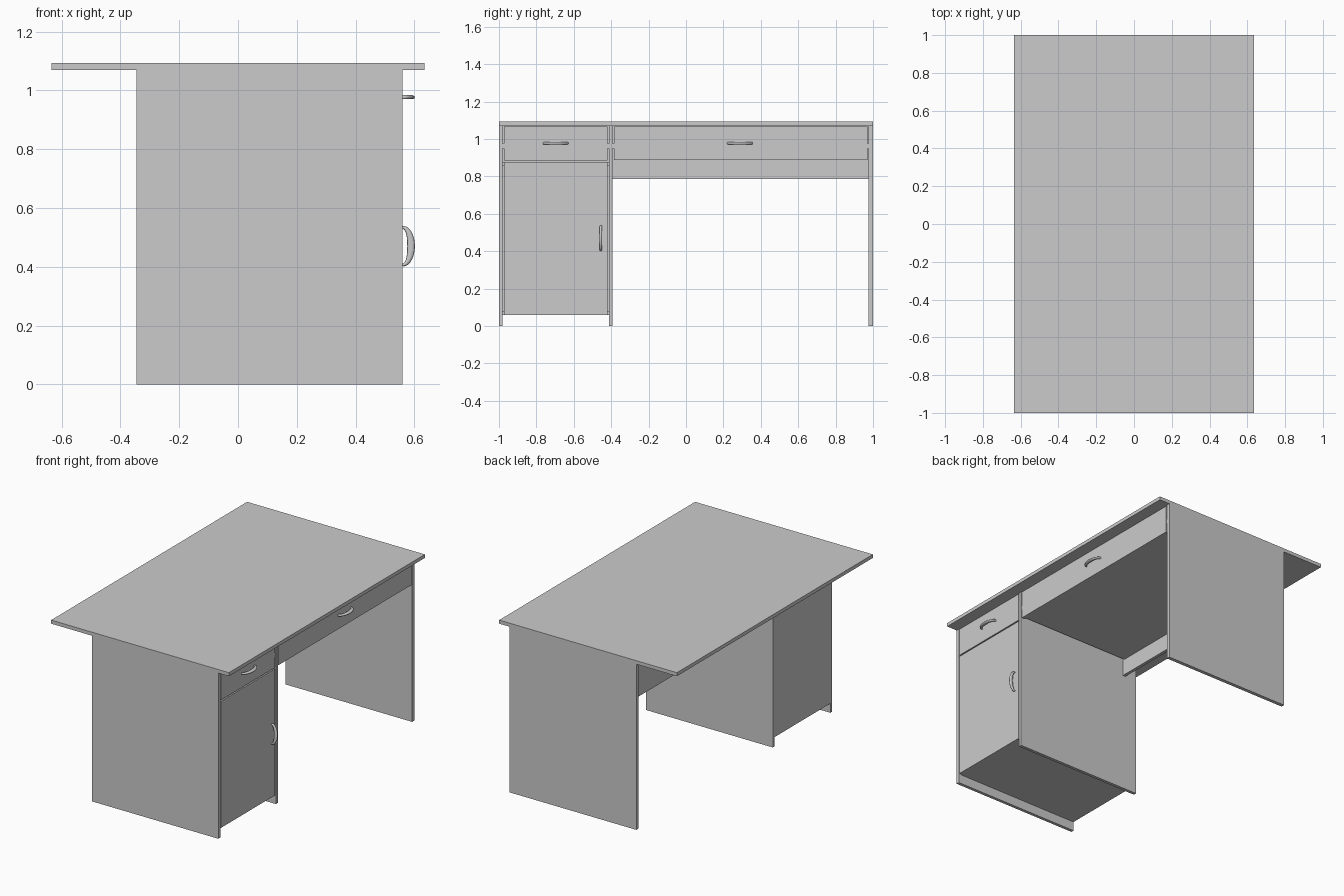
import bpy, bmesh
from math import sin, cos, pi

if "Cube" in bpy.data.objects:
    bpy.data.objects.remove(bpy.data.objects["Cube"], do_unlink=True)

grey = bpy.data.materials.new("plain_grey")
grey.use_nodes = True
grey.diffuse_color = (0.6, 0.6, 0.6, 1)
grey.node_tree.nodes["Principled BSDF"].inputs["Base Color"].default_value = grey.diffuse_color


def finish(name, bm):
    mesh = bpy.data.meshes.new(name)
    bmesh.ops.recalc_face_normals(bm, faces=bm.faces)
    bm.to_mesh(mesh)
    bm.free()
    mesh.materials.append(grey)
    ob = bpy.data.objects.new(name, mesh)
    bpy.context.collection.objects.link(ob)
    return ob


def board(name, x, y, z):
    """Flat board given by its extents on each axis."""
    bm = bmesh.new()
    bmesh.ops.create_cube(bm, size=1)
    for v in bm.verts:
        v.co = [lo + (c + 0.5) * (hi - lo) for c, (lo, hi) in zip(v.co, (x, y, z))]
    return finish(name, bm)


def handle(name, y, z, upright=False, steps=20, sides=10):
    """Crescent pull, thick in the middle and thin at its ends."""
    bm = bmesh.new()
    rings = []
    for i in range(steps + 1):
        a = pi * i / steps
        thick = 0.004 + 0.009 * sin(a)
        ring = []
        for j in range(sides):
            b = 2 * pi * j / sides
            out = FRONT + 0.029 * sin(a) + thick * cos(b) * sin(a)
            along = -(0.064 + thick * cos(b)) * cos(a)
            across = 0.007 * sin(b)
            dy, dz = (across, along) if upright else (along, across)
            ring.append(bm.verts.new((out, y + dy, z + dz)))
        rings.append(ring)
    for r, s in zip(rings, rings[1:]):
        for j in range(sides):
            k = (j + 1) % sides
            bm.faces.new((r[j], r[k], s[k], s[j]))
    bm.faces.new(rings[0])
    bm.faces.new(rings[-1])
    ob = finish(name, bm)
    for p in ob.data.polygons:
        p.use_smooth = len(p.vertices) == 4


def drawer(name, x_back, y, z):
    """Open box with a front, bottom, two sides and a back."""
    t = 0.016
    board(name + "_front", (FRONT - 0.02, FRONT), y, z)
    low = z[0] + 0.004
    inner = (y[0] + 0.006, y[1] - 0.006)
    depth = (x_back, FRONT - 0.02)
    high = z[1] - 0.03
    board(name + "_bottom", depth, inner, (low, low + t))
    board(name + "_back", (x_back, x_back + t), inner, (low + t, high))
    board(name + "_side_right", (x_back + t, depth[1]), (inner[0], inner[0] + t), (low + t, high))
    board(name + "_side_left", (x_back + t, depth[1]), (inner[1] - t, inner[1]), (low + t, high))


FRONT, BACK, UNDER = 0.56, -0.345, 1.07
PANEL = (BACK, FRONT)

# Worktop and upright panels
board("worktop", (-0.635, 0.635), (-1, 1), (UNDER, 1.093))
board("outer_cabinet_panel", PANEL, (-1, -0.98), (0, UNDER))
board("inner_cabinet_panel", PANEL, (-0.413, -0.393), (0, UNDER))
board("far_leg_panel", PANEL, (0.977, 1), (0, UNDER))
board("modesty_panel", (-0.262, -0.242), (-0.393, 0.977), (0.785, UNDER))

# Cabinet
inside = (-0.98, -0.413)
board("cabinet_back", (BACK, BACK + 0.02), inside, (0.06, UNDER))
board("cabinet_bottom", (BACK + 0.02, FRONT - 0.02), inside, (0.06, 0.08))
board("cabinet_shelf", (BACK + 0.02, FRONT - 0.02), inside, (0.855, 0.875))
board("cabinet_door", (FRONT - 0.02, FRONT), (-0.973, -0.42), (0.06, 0.877))

# Drawers and their runners
drawer("small_drawer", BACK + 0.03, (-0.973, -0.42), (0.885, 1.066))
drawer("wide_drawer", -0.242, (-0.386, 0.97), (0.887, 1.066))
for i, (a, b) in enumerate(((-0.98, -0.967), (-0.426, -0.413), (-0.393, -0.38), (0.964, 0.977))):
    board(f"drawer_runner_{i}", (-0.24, FRONT - 0.004), (a, b), (0.95, 0.975))

# Handles
handle("small_drawer_handle", -0.697, 0.977)
handle("wide_drawer_handle", 0.288, 0.977)
handle("door_handle", -0.455, 0.47, upright=True)
